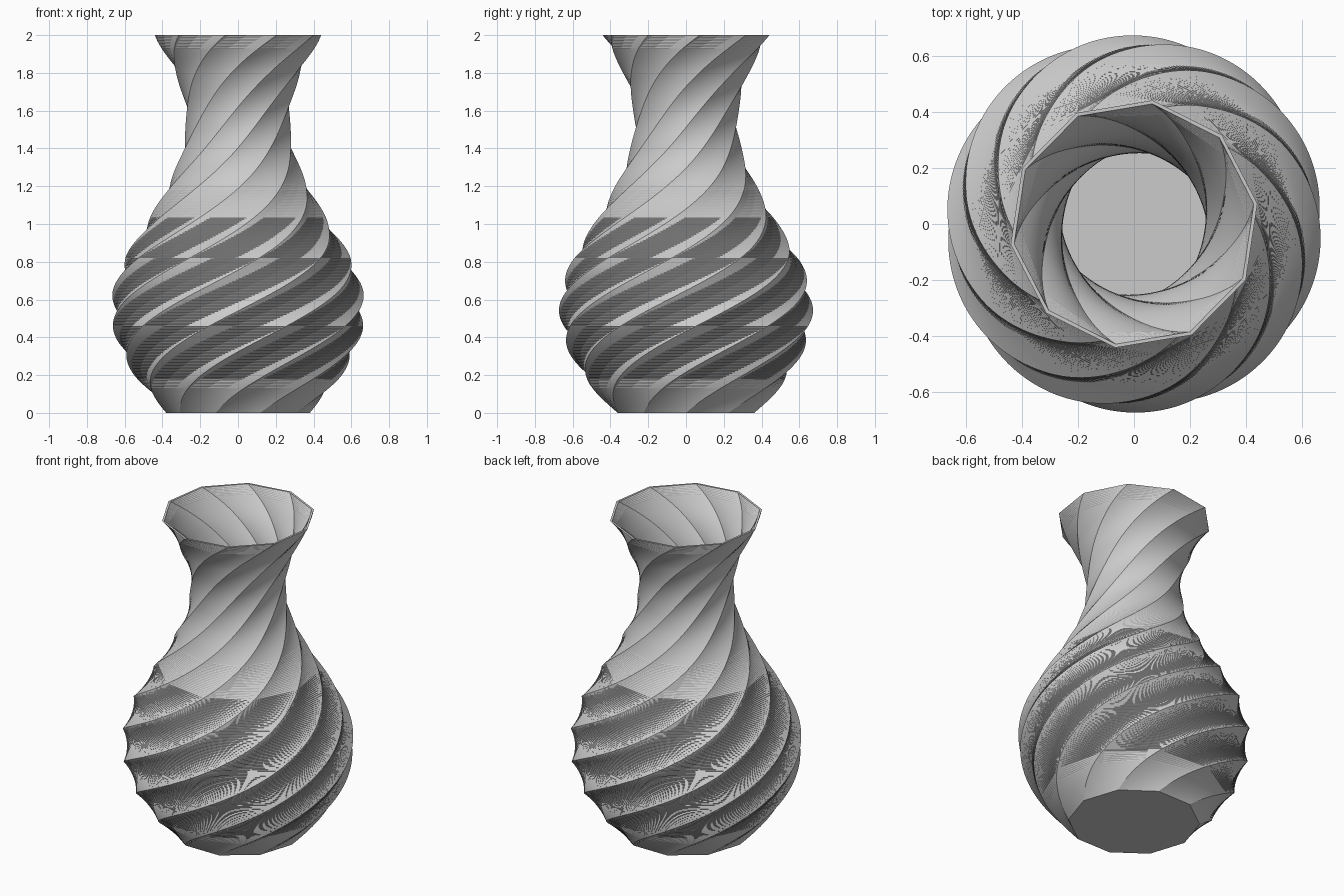
import bpy, bmesh, math

if "Cube" in bpy.data.objects:
    bpy.data.objects.remove(bpy.data.objects["Cube"])

SIDES = 10
LAYERS = 250
HEIGHT = 2.0
TWIST = math.radians(333.4)      # total counter-clockwise twist, base to rim
WALL = 0.013
FLOOR = 0.03
# corner radius of the decagon, every 0.2 units of height
RADII = [0.38, 0.55, 0.65, 0.67, 0.61, 0.49, 0.375, 0.295, 0.28, 0.335, 0.446]


def radius(z):
    """Smooth (Catmull-Rom) body profile."""
    n = len(RADII) - 1
    s = min(max(z / HEIGHT * n, 0), n - 1e-6)
    i = int(s)
    t = s - i
    p1, p2 = RADII[i], RADII[i + 1]
    p0 = RADII[i - 1] if i > 0 else 2 * p1 - p2
    p3 = RADII[i + 2] if i + 2 <= n else 2 * p2 - p1
    return 0.5 * (2 * p1 + (p2 - p0) * t + (2 * p0 - 5 * p1 + 4 * p2 - p3) * t ** 2
                  + (3 * p1 - p0 - 3 * p2 + p3) * t ** 3)


def ring(bm, z, inset):
    r = radius(z) - inset
    turn = TWIST * z / HEIGHT
    return [bm.verts.new((r * math.cos(turn + math.tau * k / SIDES),
                          r * math.sin(turn + math.tau * k / SIDES), z))
            for k in range(SIDES)]


def twisted_wall(bm, z0, inset, flip):
    """Stack of turned decagons joined by triangles."""
    rings = [ring(bm, z0 + (HEIGHT - z0) * j / LAYERS, inset) for j in range(LAYERS + 1)]
    for low, high in zip(rings, rings[1:]):
        for k in range(SIDES):
            m = (k + 1) % SIDES
            for tri in ((low[k], low[m], high[k]), (low[m], high[m], high[k])):
                bm.faces.new(tri[::-1] if flip else tri)
    return rings[0], rings[-1]


bm = bmesh.new()
# outer and inner walls
base, rim_out = twisted_wall(bm, 0.0, 0.0, False)
floor, rim_in = twisted_wall(bm, FLOOR, WALL, True)
# underside and inside floor
bm.faces.new(base[::-1])
bm.faces.new(floor)
# flat lip
for k in range(SIDES):
    m = (k + 1) % SIDES
    bm.faces.new((rim_out[k], rim_out[m], rim_in[m], rim_in[k]))

mesh = bpy.data.meshes.new("twisted_vase")
bm.to_mesh(mesh)
bm.free()
vase = bpy.data.objects.new("twisted_vase", mesh)
bpy.context.collection.objects.link(vase)

grey = bpy.data.materials.new("light_grey")
grey.diffuse_color = (0.6, 0.6, 0.6, 1)
grey.use_nodes = True
grey.node_tree.nodes["Principled BSDF"].inputs["Base Color"].default_value = grey.diffuse_color
mesh.materials.append(grey)

bpy.context.view_layer.objects.active = vase
vase.select_set(True)
bpy.ops.object.shade_smooth_by_angle(angle=math.radians(30))
